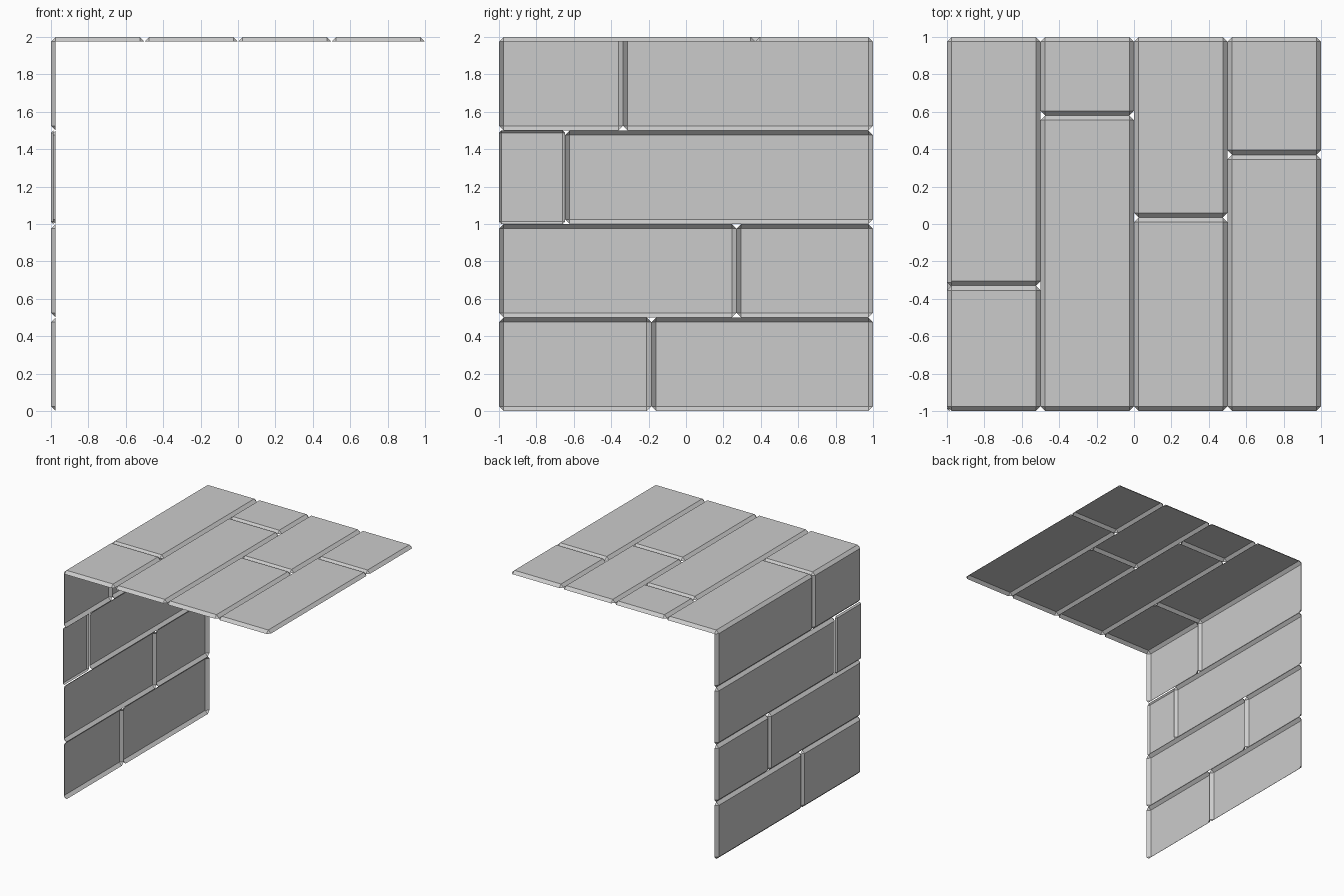
import bpy, bmesh
from mathutils import Vector

if "Cube" in bpy.data.objects:
    bpy.data.objects.remove(bpy.data.objects["Cube"])


def plank(name, u0, u1, v0, v1, place, d=0.025):
    """Open-backed plank: inset flat face, sloped rims, clipped corners."""
    bm = bmesh.new()
    flat, rim = [], []
    for u, v, su, sv in ((u0, v0, 1, 1), (u1, v0, -1, 1),
                         (u1, v1, -1, -1), (u0, v1, 1, -1)):
        add = lambda a, b, h: bm.verts.new(Vector(place(a, b, h)))
        flat.append(add(u + su * d, v + sv * d, 0))
        on_u = add(u, v + sv * d, d)      # rim end on the u side
        on_v = add(u + su * d, v, d)      # rim end on the v side
        # order counter-clockwise round the plank
        rim.append((on_u, on_v) if su == sv else (on_v, on_u))
    bm.faces.new(flat)
    for i in range(4):
        j = (i + 1) % 4
        bm.faces.new((flat[i], rim[i][0], rim[i][1]))
        bm.faces.new((flat[j], flat[i], rim[i][1], rim[j][0]))
    me = bpy.data.meshes.new(name)
    bm.to_mesh(me)
    bm.free()
    ob = bpy.data.objects.new(name, me)
    bpy.context.collection.objects.link(ob)


def roof_place(u, v, h):
    return (u, v, 2 - h)


def wall_place(u, v, h):
    return (-1 + h, v, u)


# Roof planks: four strips, each split once along y
for i, s in enumerate((-0.33, 0.58, 0.035, 0.37)):
    x = -1 + i * 0.5
    plank(f"roof_plank_{i}_front", x, x + 0.5, -1, s, roof_place)
    plank(f"roof_plank_{i}_back", x, x + 0.5, s, 1, roof_place)

# Wall planks: four rows, each split once along y (shortest has a finer bevel)
for i, s in enumerate((-0.185, 0.27, -0.647, -0.337)):
    z = i * 0.5
    plank(f"wall_plank_{i}_front", z, z + 0.5, -1, s, wall_place,
          0.0125 if i == 2 else 0.025)
    plank(f"wall_plank_{i}_back", z, z + 0.5, s, 1, wall_place)
